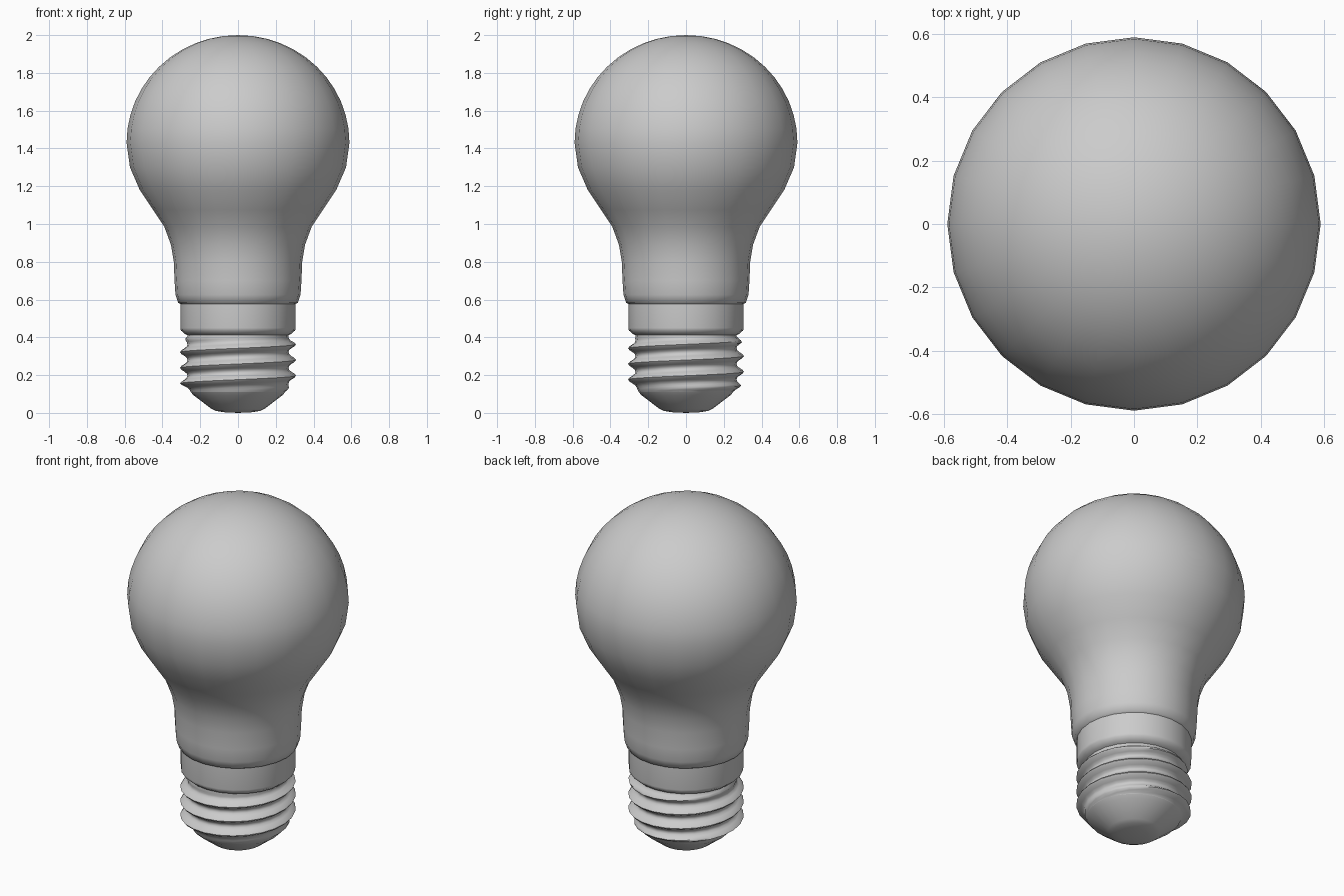
import bpy, bmesh, math

if "Cube" in bpy.data.objects:
    bpy.data.objects.remove(bpy.data.objects["Cube"])

SEG = 24


def surface(name, rows, point, angle=50):
    """Wrap a grid around z; point(turn, row) gives (radius, z), rows run upward."""
    bm = bmesh.new()
    grid = []
    for i in range(SEG + 1):
        a = math.tau * i / SEG
        col = []
        for j in rows:
            r, z = point(i / SEG, j)
            col.append(bm.verts.new((r * math.cos(a), r * math.sin(a), z)))
        grid.append(col)
    for c0, c1 in zip(grid, grid[1:]):
        for j in range(len(c0) - 1):
            bm.faces.new((c0[j], c1[j], c1[j + 1], c0[j + 1]))
    bmesh.ops.remove_doubles(bm, verts=bm.verts, dist=0.0005)
    mesh = bpy.data.meshes.new(name)
    bm.to_mesh(mesh)
    bm.free()
    ob = bpy.data.objects.new(name, mesh)
    bpy.context.collection.objects.link(ob)
    bpy.ops.object.select_all(action='DESELECT')
    ob.select_set(True)
    bpy.context.view_layer.objects.active = ob
    bpy.ops.object.shade_smooth_by_angle(angle=math.radians(angle))
    return ob


def lathe(name, profile, angle=50):
    return surface(name, range(len(profile)), lambda t, j: profile[j], angle)


# Glass envelope: flared neck below a round globe
glass = [(0.295, 0.572), (0.317, 0.583), (0.331, 0.625), (0.336, 0.70), (0.34, 0.80),
         (0.355, 0.89), (0.39, 0.985), (0.45, 1.075), (0.52, 1.18), (0.572, 1.30)]
for k in range(13):
    a = math.radians(90 * k / 12)
    glass.append((0.59 * math.cos(a), 1.43 + 0.57 * math.sin(a)))
lathe("glass_bulb", glass)

# Plain collar of the metal cap
lathe("cap_collar", [(0.268, 0.412), (0.282, 0.418), (0.303, 0.437), (0.305, 0.45), (0.305, 0.578)])

# Screw thread: sheared grid following the helix, clamped at both ends
PITCH, STEPS, LOW, HIGH = 0.083, 8, 0.11, 0.412


def thread(turn, j):
    z = 0.197 + PITCH * (turn + j / STEPS)
    bump = (0.5 + 0.5 * math.cos(math.tau * j / STEPS)) ** 1.4
    fade = min(1, max(0, (0.405 - z) / 0.035)) * min(1, max(0, (z - 0.115) / 0.035))
    root = 0.268 - 0.018 * min(1, max(0, (0.15 - z) / 0.04))
    r = root + 0.039 * bump * fade
    if z <= LOW:
        return 0.25, LOW
    if z >= HIGH:
        return 0.268, HIGH
    return r, z


surface("screw_thread", range(-26, 30), thread, 60)

# Tapered base with the rounded end contact
lathe("base_contact", [(0, 0), (0.07, 0.003), (0.115, 0.01), (0.14, 0.021), (0.235, 0.093), (0.25, 0.11)])
